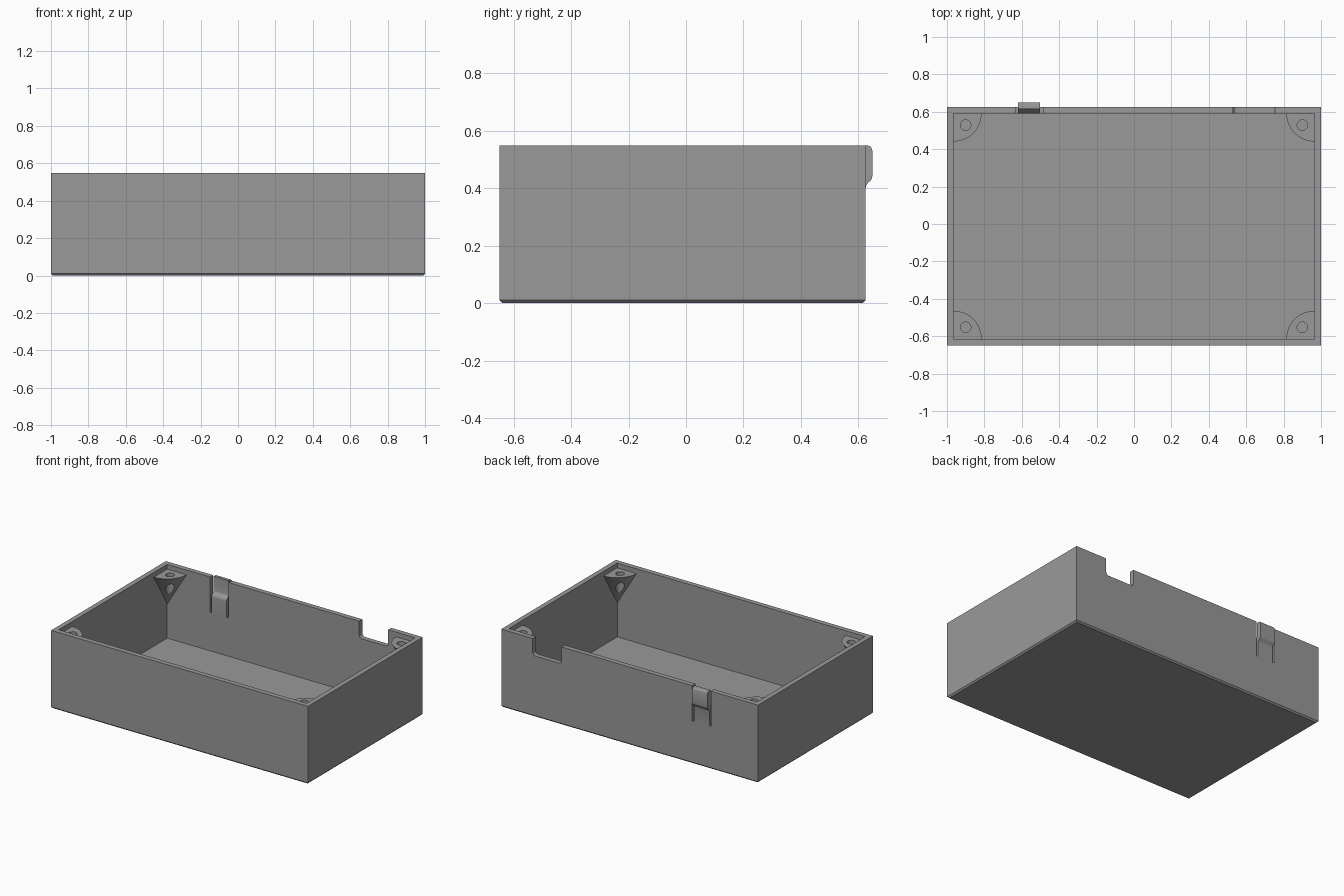
import bpy, bmesh, math
from mathutils import Vector

if "Cube" in bpy.data.objects:
    bpy.data.objects.remove(bpy.data.objects["Cube"])

grey = bpy.data.materials.new("plain_grey")
grey.diffuse_color = (0.32, 0.32, 0.32, 1)
grey.use_nodes = True
grey.node_tree.nodes["Principled BSDF"].inputs["Base Color"].default_value = grey.diffuse_color

X, Y0, Y1, H = 1.0, -0.649, 0.626, 0.549     # outer box
W, FLOOR = 0.035, 0.03                       # wall and floor thickness


def make(name, bm):
    bmesh.ops.recalc_face_normals(bm, faces=bm.faces)
    me = bpy.data.meshes.new(name)
    bm.to_mesh(me)
    bm.free()
    ob = bpy.data.objects.new(name, me)
    bpy.context.collection.objects.link(ob)
    me.materials.append(grey)
    return ob


def prism(name, loop, vec):
    """Extrude a closed outline along a vector."""
    bm = bmesh.new()
    face = bm.faces.new([bm.verts.new(p) for p in loop])
    ext = bmesh.ops.extrude_face_region(bm, geom=[face], use_keep_orig=True)
    verts = [g for g in ext["geom"] if isinstance(g, bmesh.types.BMVert)]
    bmesh.ops.translate(bm, verts=verts, vec=Vector(vec))
    return make(name, bm)


def box(name, x0, x1, y0, y1, z0, z1):
    return prism(name, [(x0, y0, z0), (x1, y0, z0), (x1, y1, z0), (x0, y1, z0)],
                 (0, 0, z1 - z0))


def cut(ob, cutter):
    """Subtract the cutter, then remove it."""
    mod = ob.modifiers.new("cut", 'BOOLEAN')
    mod.operation, mod.solver, mod.object = 'DIFFERENCE', 'EXACT', cutter
    bpy.context.view_layer.update()
    dg = bpy.context.evaluated_depsgraph_get()
    me = bpy.data.meshes.new_from_object(ob.evaluated_get(dg))
    ob.modifiers.clear()
    ob.data = me
    bpy.data.objects.remove(cutter)


def smooth(ob):
    ob.data.shade_smooth()
    ob.data.set_sharp_from_angle(angle=math.radians(28))


# Open case with a small chamfer around the base
case = box("case", -X, X, Y0, Y1, 0, H)
bm = bmesh.new()
bm.from_mesh(case.data)
base = [e for e in bm.edges if all(v.co.z < 0.001 for v in e.verts)]
bmesh.ops.bevel(bm, geom=base, offset=0.01, segments=1, affect='EDGES')
bm.to_mesh(case.data)
bm.free()
cut(case, box("cavity", -X + W, X - W, Y0 + W, Y1 - W, FLOOR, H + 0.1))

# Cable notch in the back wall, with rounded lower corners
nx0, nx1, nz, r = 0.53, 0.755, 0.43, 0.022
outline = [(nx0, H + 0.1)]
for cx, start in ((nx0 + r, 180), (nx1 - r, 270)):
    for i in range(7):
        a = math.radians(start + 15 * i)
        outline.append((cx + r * math.cos(a), nz + r + r * math.sin(a)))
outline.append((nx1, H + 0.1))
cut(case, prism("notch", [(x, Y1 - 0.1, z) for x, z in outline], (0, 0.2, 0)))

# Opening that leaves a slit on either side of the snap clip
cut(case, box("clip_gap", -0.632, -0.486, Y1 - 0.1, Y1 + 0.1, 0.30, H + 0.1))

# Snap clip: a tongue that steps outward near the rim
o, n = Y1, Y1 - W
clip_profile = [(o, 0.30), (o, 0.403), (o + 0.002, 0.411), (o + 0.007, 0.418),
                (o + 0.018, 0.428), (o + 0.022, 0.435), (o + 0.023, 0.443),
                (o + 0.023, H - 0.018), (o + 0.020, H - 0.008),
                (o + 0.014, H - 0.002), (o + 0.006, H),
                (n + 0.023, H), (n + 0.023, 0.452), (n + 0.021, 0.444),
                (n + 0.016, 0.437), (n + 0.005, 0.427), (n + 0.001, 0.420),
                (n, 0.412), (n, 0.30)]
smooth(prism("snap_clip", [(-0.62, y, z) for y, z in clip_profile], (0.118, 0, 0)))

# Tapered screw posts in the four inner corners
R, TOP, TIP, N = 0.15, H - 0.033, 0.27, 20
for sx, side in ((-1, "left"), (1, "right")):
    for sy, end in ((-1, "front"), (1, "back")):
        cx = sx * (X - W)
        cy = Y1 - W if sy > 0 else Y0 + W
        bm = bmesh.new()
        corner = bm.verts.new((cx, cy, TOP))
        tip = bm.verts.new((cx, cy, TIP))
        arc = []
        for i in range(N + 1):
            a = math.pi / 2 * i / N
            arc.append(bm.verts.new((cx - sx * R * math.cos(a),
                                     cy - sy * R * math.sin(a), TOP)))
        bm.faces.new([corner] + arc)
        for p, q in zip(arc, arc[1:]):
            bm.faces.new((p, q, tip))
        bm.faces.new((corner, arc[0], tip))
        bm.faces.new((corner, arc[-1], tip))
        post = make(f"screw_post_{end}_{side}", bm)
        # Screw hole right through the post
        hx, hy = cx - sx * 0.065, cy - sy * 0.062
        ring = [(hx + 0.028 * math.cos(math.tau * i / 24),
                 hy + 0.028 * math.sin(math.tau * i / 24), 0.2) for i in range(24)]
        cut(post, prism("screw_hole", ring, (0, 0, 0.5)))
        smooth(post)
